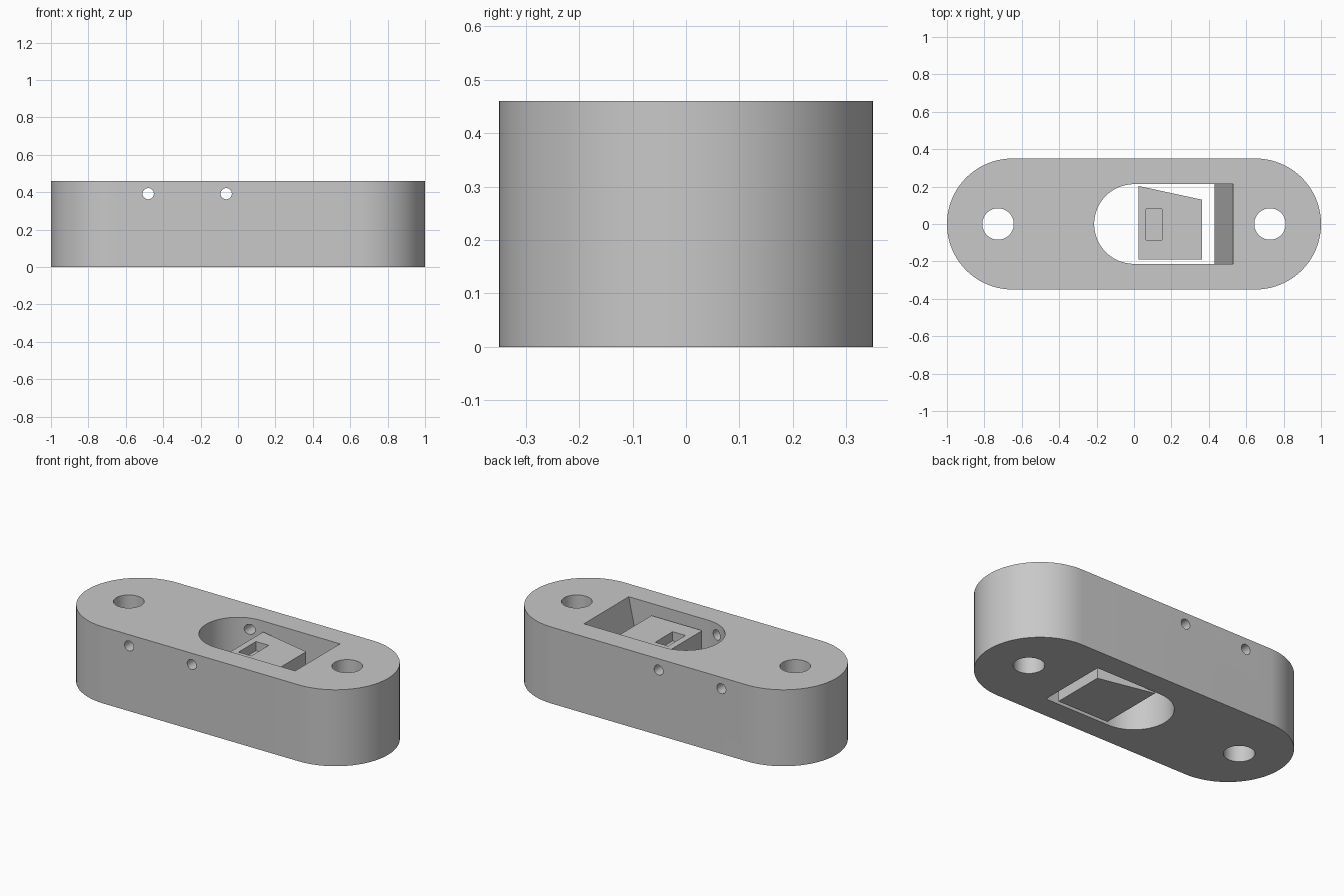
import bpy
import bmesh
from math import pi, cos, sin, radians
from mathutils import Matrix

if "Cube" in bpy.data.objects:
    bpy.data.objects.remove(bpy.data.objects["Cube"])

HEIGHT = 0.46

grey = bpy.data.materials.new("plain grey")
grey.diffuse_color = (0.58, 0.58, 0.58, 1)
grey.use_nodes = True
grey.node_tree.nodes["Principled BSDF"].inputs["Base Color"].default_value = grey.diffuse_color


def arc(cx, r, start, end, n=40):
    """Points on an arc centred on (cx, 0)."""
    return [(cx + r * cos(start + (end - start) * i / n),
             r * sin(start + (end - start) * i / n)) for i in range(n + 1)]


def prism(name, bottom, top, z0, z1):
    """Solid between two matching counter-clockwise outlines."""
    bm = bmesh.new()
    lo = [bm.verts.new((x, y, z0)) for x, y in bottom]
    hi = [bm.verts.new((x, y, z1)) for x, y in top]
    bm.faces.new(lo[::-1])
    bm.faces.new(hi)
    n = len(lo)
    for i in range(n):
        j = (i + 1) % n
        bm.faces.new((lo[i], lo[j], hi[j], hi[i]))
    mesh = bpy.data.meshes.new(name)
    bm.to_mesh(mesh)
    bm.free()
    mesh.materials.append(grey)
    ob = bpy.data.objects.new(name, mesh)
    bpy.context.collection.objects.link(ob)
    return ob


def rod(name, r, length, matrix):
    """Cylinder cutter."""
    bm = bmesh.new()
    bmesh.ops.create_cone(bm, cap_ends=True, segments=48, radius1=r, radius2=r,
                          depth=length, matrix=matrix)
    mesh = bpy.data.meshes.new(name)
    bm.to_mesh(mesh)
    bm.free()
    mesh.materials.append(grey)
    ob = bpy.data.objects.new(name, mesh)
    bpy.context.collection.objects.link(ob)
    return ob


def cut(target, cutter):
    """Subtract the cutter and discard it."""
    cutter.hide_render = True
    mod = target.modifiers.new("cut", 'BOOLEAN')
    mod.operation = 'DIFFERENCE'
    mod.solver = 'EXACT'
    mod.object = cutter
    bpy.context.view_layer.objects.active = target
    bpy.ops.object.modifier_apply(modifier=mod.name)
    bpy.data.objects.remove(cutter)


# Body with rounded ends
outline = arc(0.65, 0.35, -pi / 2, pi / 2) + arc(-0.65, 0.35, pi / 2, 3 * pi / 2)
body = prism("body", outline, outline, 0, HEIGHT)

# Central opening: round left end, right end wall leaning outward
def opening(z):
    x = 0.43 + 0.10 * z / HEIGHT
    return arc(0, 0.213, pi / 2, 3 * pi / 2) + [(x, -0.213), (x, 0.213)]

cut(body, prism("opening_cutter", opening(-0.1), opening(0.56), -0.1, 0.56))

# Vertical mounting holes
for x in (-0.727, 0.727):
    cut(body, rod("mounting_cutter", 0.084, 1, Matrix.Translation((x, 0, 0.23))))

# Cross pin holes from front to back
for x in (-0.48, -0.063):
    cut(body, rod("pin_cutter", 0.03, 1,
                  Matrix.Translation((x, 0, 0.392)) @ Matrix.Rotation(pi / 2, 4, 'X')))

# Loose wedge block in the opening, with a small recess on top
plan = [(0.025, -0.19), (0.363, -0.19), (0.363, 0.13), (0.025, 0.203)]
block = prism("wedge_block", plan, plan, 0, 0.40)
slot = [(0.064, -0.086), (0.149, -0.086), (0.149, 0.08), (0.064, 0.08)]
cut(block, prism("slot_cutter", slot, slot, 0.345, 0.5))

# Smooth curved walls, sharp edges kept
bpy.ops.object.select_all(action='DESELECT')
for ob in (body, block):
    ob.select_set(True)
bpy.context.view_layer.objects.active = body
bpy.ops.object.shade_smooth_by_angle(angle=radians(30))
